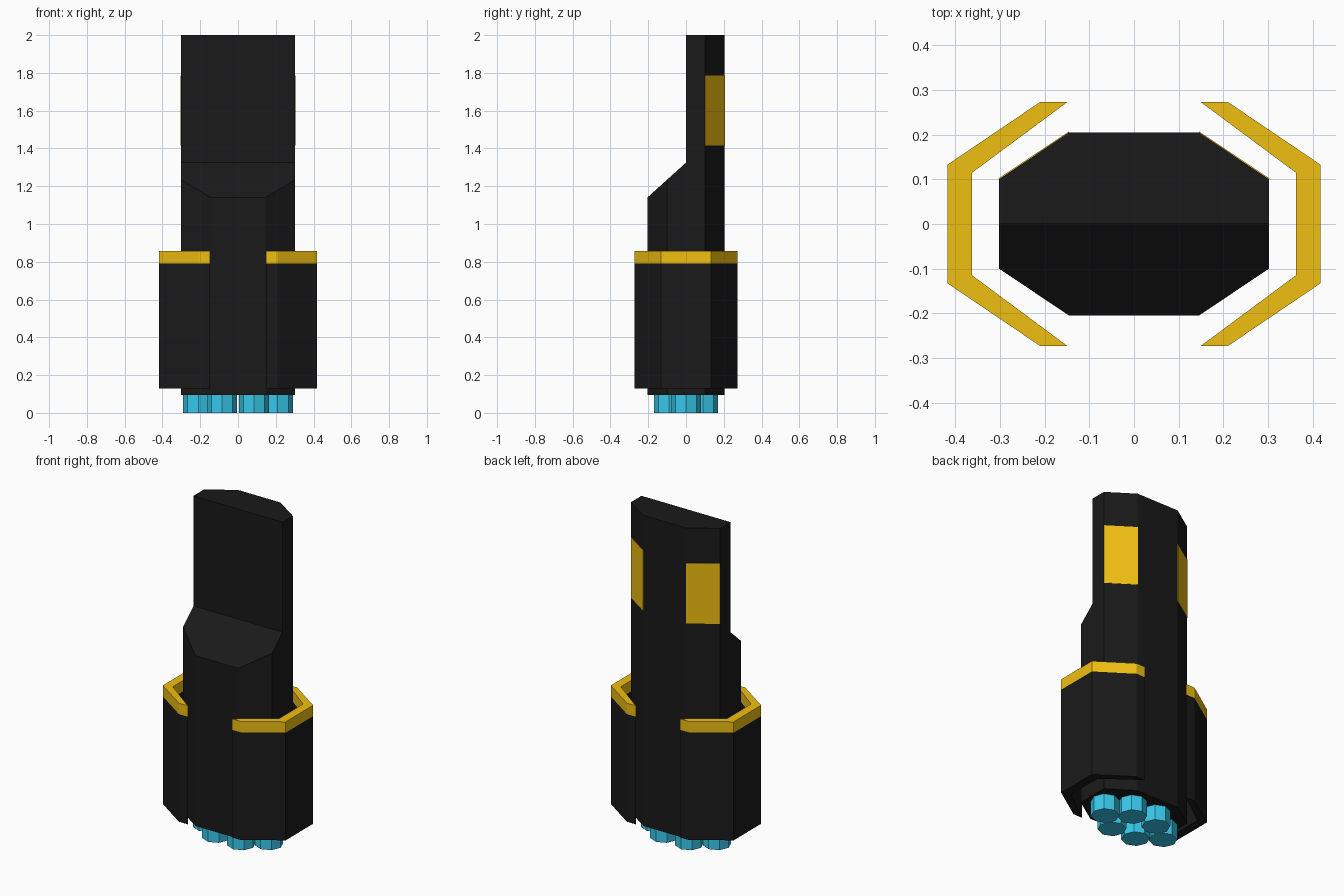
import bpy, bmesh
from mathutils import Matrix

if "Cube" in bpy.data.objects:
    bpy.data.objects.remove(bpy.data.objects["Cube"])


def material(name, rgb):
    m = bpy.data.materials.new(name)
    m.diffuse_color = (*rgb, 1)
    m.use_nodes = True
    m.node_tree.nodes["Principled BSDF"].inputs["Base Color"].default_value = m.diffuse_color
    return m


BLACK = material("black", (0.01, 0.01, 0.01))
YELLOW = material("yellow", (0.87, 0.52, 0.006))
CYAN = material("cyan", (0.04, 0.58, 0.83))


def prism(name, outline, z0, z1, mat=None, mirror=False):
    """Extrude an xy outline from z0 to z1, optionally mirrored across x."""
    bm = bmesh.new()
    face = bm.faces.new([bm.verts.new((x, y, z0)) for x, y in outline])
    new = bmesh.ops.extrude_face_region(bm, geom=[face])["geom"]
    bmesh.ops.translate(bm, vec=(0, 0, z1 - z0),
                        verts=[v for v in new if isinstance(v, bmesh.types.BMVert)])
    bmesh.ops.recalc_face_normals(bm, faces=bm.faces)
    mesh = bpy.data.meshes.new(name)
    bm.to_mesh(mesh)
    bm.free()
    ob = bpy.data.objects.new(name, mesh)
    bpy.context.collection.objects.link(ob)
    if mat:
        mesh.materials.append(mat)
    if mirror:
        ob.modifiers.new("mirror", 'MIRROR')
    return ob


# Octagonal body
quarter = [(0.302, 0.1), (0.145, 0.205)]
half = quarter + [(-x, y) for x, y in reversed(quarter)]
body = prism("body", half + [(-x, -y) for x, y in half], 0.095, 2.0, BLACK)

# Cutter: removes the upper front half, leaving a sloped shoulder
slope = (1.325 - 1.14) / 0.205
cut_profile = [(0, 1.325), (0, 2.2), (-0.4, 2.2), (-0.4, 1.325 - 0.4 * slope)]
cutter = prism("shoulder_cutter", cut_profile, -0.6, 0.6, BLACK)
# turn the profile's (x, y) into the model's (y, z)
cutter.data.transform(Matrix(((0, 0, 1, 0), (1, 0, 0, 0), (0, 1, 0, 0), (0, 0, 0, 1))))
cutter.hide_render = True
cutter.hide_viewport = True
cut = body.modifiers.new("shoulder", 'BOOLEAN')
cut.operation = 'DIFFERENCE'
cut.solver = 'EXACT'
cut.object = cutter

# Yellow panels on the two rear chamfers, just proud of the body
(ax, ay), (bx, by) = quarter
ox, oy = 0.0011, 0.0017
prism("rear_panel", [(ax - ox, ay - oy), (ax + ox, ay + oy),
                     (bx + ox, by + oy), (bx - ox, by - oy)],
      1.415, 1.785, YELLOW, mirror=True)

# Side shells with yellow rims
outer = [(0.21, 0.273), (0.417, 0.133), (0.417, -0.133), (0.21, -0.273)]
inner = [(0.149, -0.273), (0.362, -0.115), (0.362, 0.115), (0.149, 0.273)]
prism("side_shell", outer + inner, 0.13, 0.79, BLACK, mirror=True)
prism("shell_rim", outer + inner, 0.79, 0.857, YELLOW, mirror=True)

# Ring of six octagonal nozzles underneath
centres = [(s * 0.21, 0) for s in (-1, 1)]
centres += [(s * 0.085, t * 0.089) for s in (-1, 1) for t in (-1, 1)]
for i, (x, y) in enumerate(centres):
    bpy.ops.mesh.primitive_cylinder_add(vertices=8, radius=0.08, depth=0.1,
                                        location=(x, y, 0.05))
    nozzle = bpy.context.object
    nozzle.name = f"nozzle_{i + 1}"
    nozzle.data.materials.append(CYAN)
